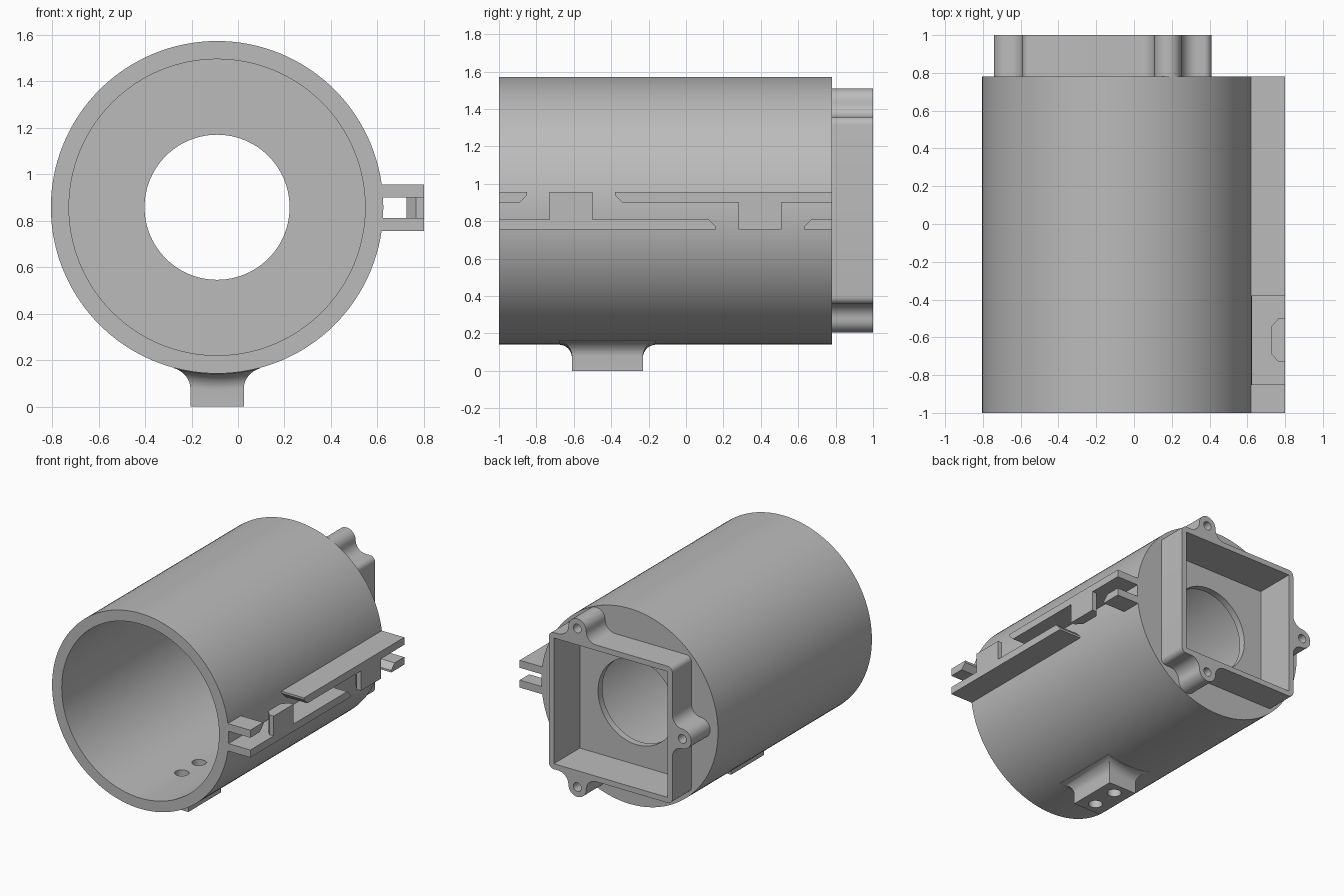
import bpy
import bmesh
from math import sin, cos, pi, sqrt, radians

if "Cube" in bpy.data.objects:
    bpy.data.objects.remove(bpy.data.objects["Cube"], do_unlink=True)

CX, CZ = -0.09, 0.857          # tube axis
R_OUT, R_IN, R_HOLE = 0.715, 0.637, 0.312
FRONT, BACK, END = -1.0, 0.78, 1.0

grey = bpy.data.materials.new("plain_grey")
grey.use_nodes = True
grey.diffuse_color = (0.5, 0.5, 0.5, 1)
grey.node_tree.nodes["Principled BSDF"].inputs["Base Color"].default_value = (0.5, 0.5, 0.5, 1)

# How profile coordinates (a, b) and the extrusion height h map to space
AXES = {"x": lambda a, b, h: (h, a, b),
        "y": lambda a, b, h: (a, h, b),
        "z": lambda a, b, h: (a, b, h)}


def loft(name, rings):
    """Skin a stack of closed rings and cap both ends."""
    bm = bmesh.new()
    loops = [[bm.verts.new(p) for p in ring] for ring in rings]
    n = len(loops[0])
    for low, high in zip(loops, loops[1:]):
        for i in range(n):
            j = (i + 1) % n
            bm.faces.new((low[i], low[j], high[j], high[i]))
    bm.faces.new(loops[0])
    bm.faces.new(loops[-1])
    bmesh.ops.recalc_face_normals(bm, faces=bm.faces)
    mesh = bpy.data.meshes.new(name)
    bm.to_mesh(mesh)
    bm.free()
    mesh.materials.append(grey)
    obj = bpy.data.objects.new(name, mesh)
    bpy.context.collection.objects.link(obj)
    return obj


def prism(name, pts, axis, lo, hi):
    return loft(name, [[AXES[axis](a, b, h) for a, b in pts] for h in (lo, hi)])


def arc(cx, cy, r, start, stop, n):
    angles = [radians(start + (stop - start) * i / n) for i in range(n + 1)]
    return [(cx + r * cos(t), cy + r * sin(t)) for t in angles]


def rod(name, a, b, r, axis, lo, hi, n=32):
    return prism(name, arc(a, b, r, 0, 360, n)[:-1], axis, lo, hi)


def activate(obj):
    bpy.ops.object.select_all(action="DESELECT")
    obj.select_set(True)
    bpy.context.view_layer.objects.active = obj


def cut(obj, cutters):
    """Subtract each cutter from the object."""
    activate(obj)
    for cutter in cutters:
        mod = obj.modifiers.new("cut", "BOOLEAN")
        mod.operation, mod.solver, mod.object = "DIFFERENCE", "EXACT", cutter
        bpy.ops.object.modifier_apply(modifier=mod.name)


# Cutters
cavity_half = 0.46
corners = [(CX + i * cavity_half, CZ + j * cavity_half)
           for i, j in ((-1, -1), (1, -1), (1, 1), (-1, 1))]
cavity = prism("cavity_cutter", corners, "y", 0.70, 1.1)
bore = rod("bore_cutter", CX, CZ, R_IN, "y", -1.1, 0.65, 128)
opening = rod("opening_cutter", CX, CZ, R_HOLE, "y", 0.5, 0.9, 96)
foot_holes = [rod("foot_hole_cutter", CX, y, 0.048, "z", -0.1, 0.4) for y in (-0.52, -0.32)]

# Tube with a thick pierced back
tube = rod("tube", CX, CZ, R_OUT, "y", FRONT, BACK, 128)
cut(tube, [bore, cavity, opening] + foot_holes)

# Square rear housing with three screw ears
HALF, ROUND, EAR, FILLET = 0.5, 0.04, 0.072, 0.08


def side(ear):
    """One side of the housing outline: optional ear, then a rounded corner."""
    pts = []
    if ear is not None:
        reach = EAR + FILLET
        pts += arc(ear - reach, FILLET, FILLET, -90, 0, 8)
        pts += arc(ear, FILLET, EAR, 180, 0, 16)[1:]
        pts += arc(ear + reach, FILLET, FILLET, 180, 270, 8)[1:]
    return pts + arc(HALF - ROUND, -ROUND, ROUND, 90, 0, 6)


outline, screw_spots = [], []
for k, ear in enumerate((None, -0.27, 0.0, 0.27)):
    c, s = round(cos(k * pi / 2)), round(sin(k * pi / 2))

    def place(u, v):
        return (CX + c * (HALF + v) - s * u, CZ + s * (HALF + v) + c * u)

    outline += [place(u, v) for u, v in side(ear)]
    if ear is not None:
        screw_spots.append(place(ear, FILLET))
housing = prism("rear_housing", outline, "y", 0.74, END)
screws = [rod("screw_hole_cutter", x, z, 0.032, "y", 0.82, 1.1, 24) for x, z in screw_spots]
cut(housing, [cavity] + screws)

# Foot flaring into the underside of the tube
HX, HY, FY, FLARE = 0.115, 0.19, -0.42, 0.07


def foot_ring(grow, z, follow):
    row = [(HX + grow) * (i / 4 - 1) for i in range(9)]
    ring = [(x, -1) for x in row] + [(x, 1) for x in reversed(row)]
    return [(CX + x, FY + e * (HY + grow),
             z + follow * (R_OUT - sqrt(R_OUT ** 2 - x * x))) for x, e in ring]


rings = [foot_ring(0, 0, 0)]
for i in range(9):
    t = i / 8 * pi / 2
    rings.append(foot_ring(FLARE * (1 - cos(t)), FLARE * (1 + sin(t)), 1))
rings.append(foot_ring(FLARE, 0.19, 0))
foot = loft("foot", rings)
cut(foot, foot_holes)

# Side rails: the lower set is the upper one turned half way round
X_IN, X_OUT, MID_Y, MID_Z = 0.58, 0.80, -0.11, 0.855
parts = []
for s, level in ((1, "upper"), (-1, "lower")):
    def turn(pts):
        return [(MID_Y + s * (y - MID_Y), MID_Z + s * (z - MID_Z)) for y, z in pts]

    for label, end, tip, d in (("short", -1.0, -0.85, -1), ("long", 0.78, -0.38, 1)):
        plate = [(end, 0.9), (tip + d * 0.04, 0.9), (tip, 0.94), (tip, 0.955), (end, 0.955)]
        parts.append(prism(f"{level}_{label}_rail", turn(plate), "x", X_IN, X_OUT))

    # Locking post standing in the gap, narrowed towards the tube
    post = [(X_OUT, -0.73), (0.765, -0.73), (0.725, -0.685),
            (0.725, -0.545), (0.765, -0.5), (X_OUT, -0.5)]
    post = [(x, MID_Y + s * (y - MID_Y)) for x, y in post]
    z0, z1 = (MID_Z + s * (z - MID_Z) for z in (0.78, 0.955))
    parts.append(prism(f"{level}_gap_post", post, "z", z0, z1))

# Remove the cutters and shade
for cutter in [cavity, bore, opening] + foot_holes + screws:
    bpy.data.objects.remove(cutter, do_unlink=True)
for obj in [tube, housing, foot] + parts:
    activate(obj)
    bpy.ops.object.shade_smooth_by_angle(angle=radians(30))
